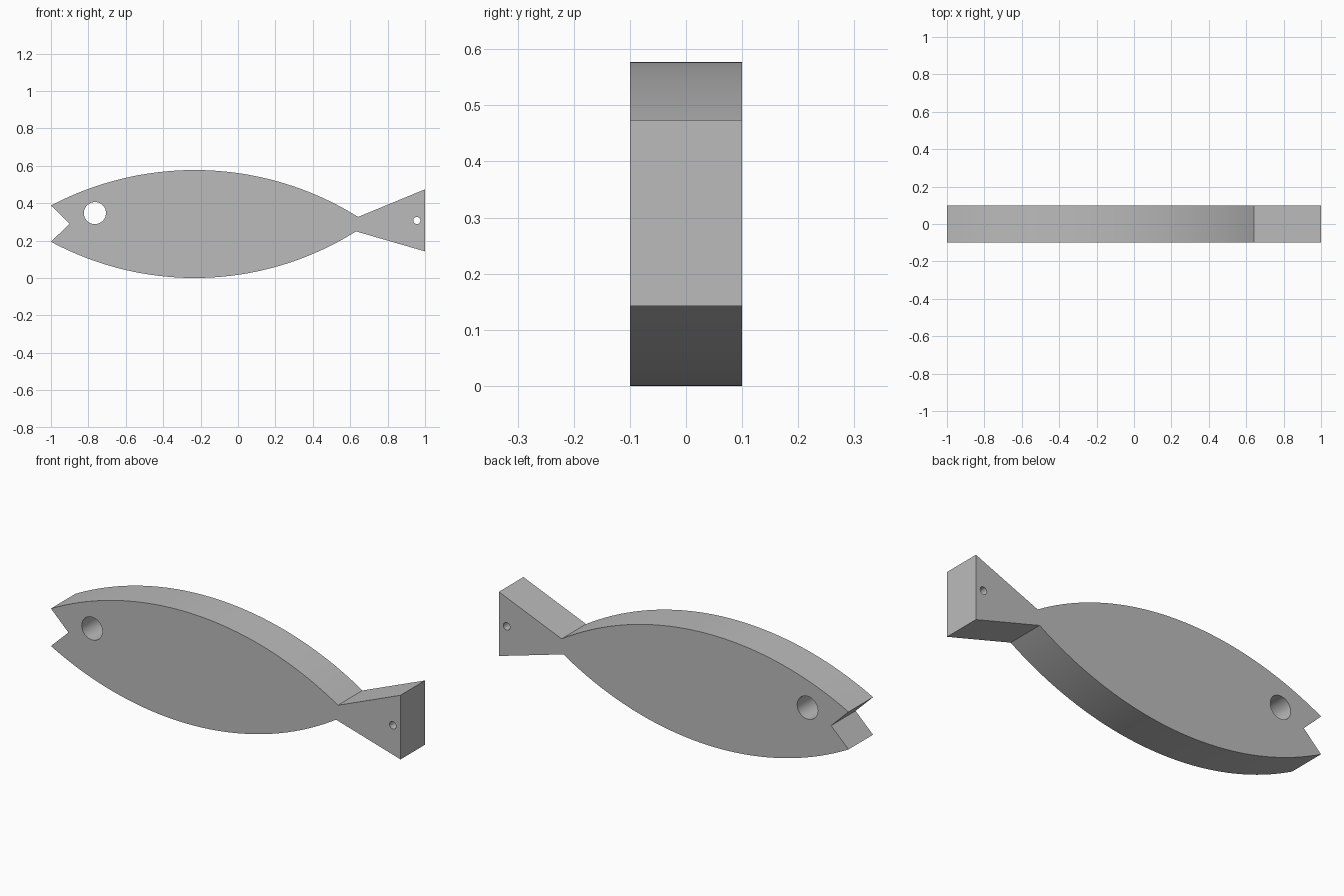
import bpy
import math

cube = bpy.data.objects.get("Cube")
if cube:
    bpy.data.objects.remove(cube, do_unlink=True)

HEIGHT, CENTRE_X, HALF_DEPTH = 0.577, -0.232, 0.1


def arc(x_start, x_end, radius, base, side, steps=48):
    """Circular edge of the body: side is 1 for the back, -1 for the belly."""
    points = []
    for i in range(steps + 1):
        x = x_start + (x_end - x_start) * i / steps
        drop = radius - math.sqrt(radius ** 2 - (x - CENTRE_X) ** 2)
        points.append((x, base - side * drop))
    return points


def circle(x, z, radius, steps=48):
    angles = [2 * math.pi * i / steps for i in range(steps)]
    return [(x + radius * math.cos(a), z + radius * math.sin(a)) for a in angles]


# Outline: notched mouth, arched back, flared tail, arched belly
outline = [(-0.9, 0.29)]
outline += arc(-1, 0.642, 1.65, HEIGHT, 1)
outline += [(1, 0.474), (1, 0.142)]
outline += arc(0.631, -1, 1.62, 0, -1)

# Through holes for the eye and the tail
eye_hole = circle(-0.765, 0.347, 0.059)
tail_hole = circle(0.956, 0.307, 0.019)

# Filled, extruded profile
curve = bpy.data.curves.new("fish_profile", "CURVE")
curve.dimensions = "2D"
curve.fill_mode = "BOTH"
curve.extrude = HALF_DEPTH
for loop in (outline, eye_hole, tail_hole):
    spline = curve.splines.new("POLY")
    spline.points.add(len(loop) - 1)
    for point, (x, z) in zip(spline.points, loop):
        point.co = (x, z, 0, 1)
    spline.use_cyclic_u = True

fish = bpy.data.objects.new("fish_body", curve)
bpy.context.collection.objects.link(fish)
fish.rotation_euler.x = math.pi / 2
bpy.ops.object.select_all(action="DESELECT")
fish.select_set(True)
bpy.context.view_layer.objects.active = fish
bpy.ops.object.convert(target="MESH")
fish = bpy.context.object
bpy.ops.object.transform_apply(location=False, rotation=True, scale=False)

# Weld the caps to the sides, face outward, keep the edges crisp
bpy.ops.object.mode_set(mode="EDIT")
bpy.ops.mesh.select_all(action="SELECT")
bpy.ops.mesh.remove_doubles(threshold=0.0001)
bpy.ops.mesh.normals_make_consistent(inside=False)
bpy.ops.object.mode_set(mode="OBJECT")
bpy.ops.object.shade_smooth_by_angle(angle=math.radians(20))

# Single plain grey
grey = bpy.data.materials.new("plain_grey")
grey.use_nodes = True
colour = (0.5, 0.5, 0.5, 1)
grey.diffuse_color = colour
grey.node_tree.nodes["Principled BSDF"].inputs["Base Color"].default_value = colour
fish.data.materials.clear()
fish.data.materials.append(grey)
